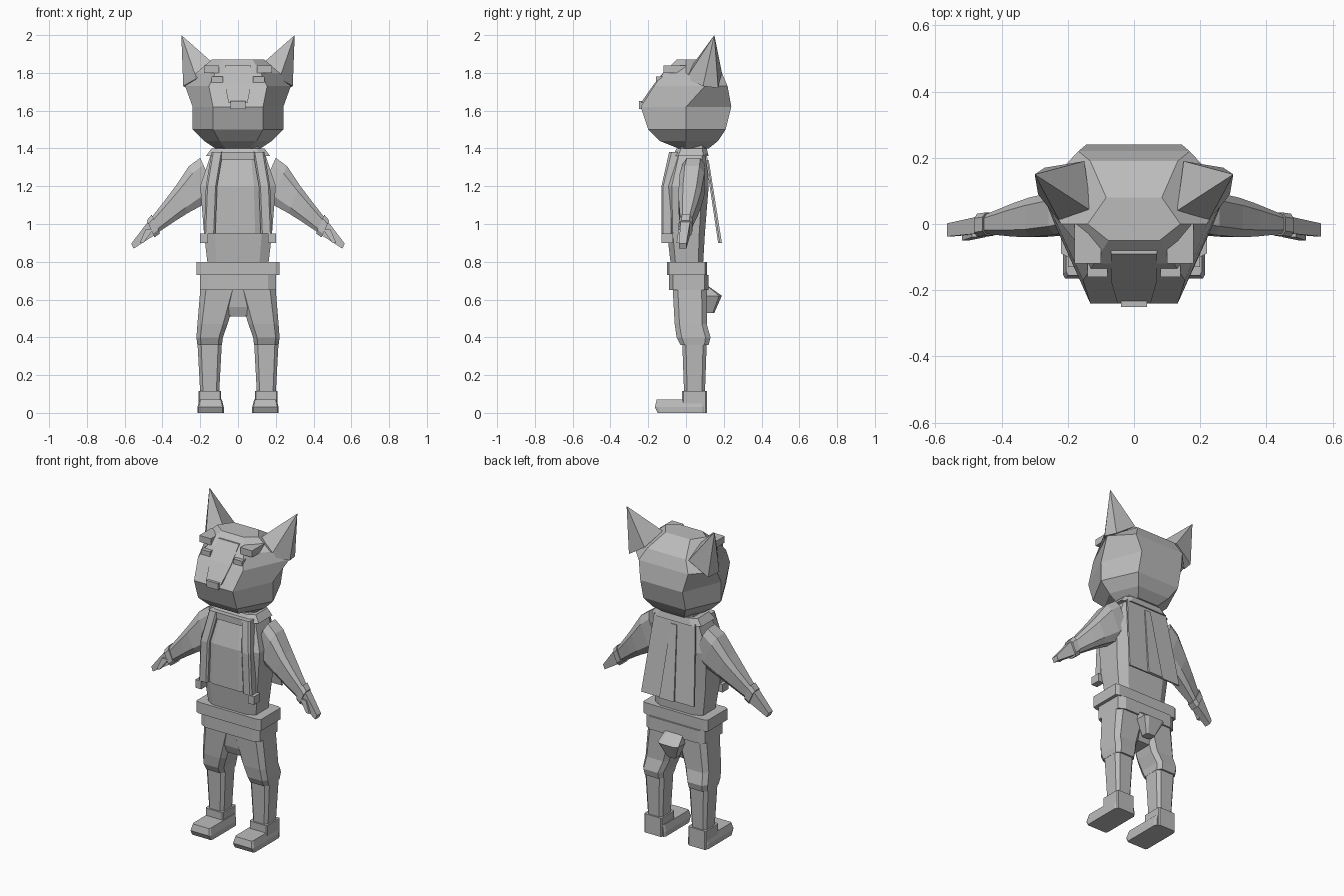
import bpy, bmesh
from mathutils import Vector

cube = bpy.data.objects.get("Cube")
if cube:
    bpy.data.objects.remove(cube)

grey = bpy.data.materials.new("plain grey")
grey.use_nodes = True
COLOUR = (0.5, 0.5, 0.5, 1)
grey.diffuse_color = COLOUR
grey.node_tree.nodes["Principled BSDF"].inputs["Base Color"].default_value = COLOUR


def loft(name, rings, mirror=False):
    """Skin a stack of equal-length rings and cap both ends."""
    bm = bmesh.new()
    loops = [[bm.verts.new(point) for point in ring] for ring in rings]
    for lower, upper in zip(loops, loops[1:]):
        for i in range(len(lower)):
            bm.faces.new((lower[i - 1], lower[i], upper[i], upper[i - 1]))
    bm.faces.new(loops[0])
    bm.faces.new(loops[-1])
    bmesh.ops.recalc_face_normals(bm, faces=bm.faces)
    mesh = bpy.data.meshes.new(name)
    bm.to_mesh(mesh)
    bm.free()
    mesh.materials.append(grey)
    obj = bpy.data.objects.new(name, mesh)
    bpy.context.collection.objects.link(obj)
    if mirror:
        modifier = obj.modifiers.new("Mirror", "MIRROR")
        modifier.use_mirror_merge = False


def section(centre, across, depth, corner):
    """Bevelled rectangle; a corner of one leaves it square."""
    quarter = [(1, corner), (corner, 1)] if corner < 1 else [(1, 1)]
    shape = []
    for turn in range(4):
        shape += quarter
        quarter = [(-t, s) for s, t in quarter]
    return [centre + across * s + Vector((0, depth * t, 0)) for s, t in shape]


def row(z, half, front, back, middle=0, corner=.7):
    """Horizontal section of a part."""
    centre = Vector((middle, (front + back) / 2, z))
    return section(centre, Vector((half, 0, 0)), (back - front) / 2, corner)


def block(name, bottom, top, half, front, back, middle=0, corner=.8, mirror=False):
    """Straight-sided part between two heights."""
    rows = [row(z, half, front, back, middle, corner) for z in (bottom, top)]
    loft(name, rows, mirror)


def head_row(z, half, front, back, cheek=0):
    """Six-sided head section, narrower at the face and the back."""
    side = [(half * .55, front), (half, cheek), (half * .6, back)]
    return [(x, y, z) for x, y in side] + [(-x, y, z) for x, y in reversed(side)]


# Head
loft("head", [
    head_row(z=1.4, half=.12, front=-.04, back=.12),
    head_row(z=1.44, half=.18, front=-.14, back=.17),
    head_row(z=1.5, half=.24, front=-.2, back=.21),
    head_row(z=1.62, half=.24, front=-.24, back=.24),
    head_row(z=1.73, half=.28, front=-.17, back=.22, cheek=.1),
    head_row(z=1.8, half=.22, front=-.12, back=.19),
    head_row(z=1.87, half=.14, front=-.05, back=.08),
])

# Ears: tall pyramids
tip = Vector((.3, .15, 2))
base = [Vector(p) for p in ((.29, .09, 1.73), (.22, 0, 1.77), (.13, .04, 1.85),
                            (.15, .19, 1.8), (.27, .17, 1.72))]
loft("ear", [base, [tip.lerp(point, .01) for point in base]], mirror=True)

# Face details
block("nose", bottom=1.61, top=1.65, half=.04, front=-.25, back=-.2, corner=1)
loft("nose_bridge", [
    row(z=1.64, half=.05, front=-.24, back=-.2, corner=1),
    row(z=1.74, half=.07, front=-.17, back=-.1, corner=1),
    row(z=1.84, half=.07, front=-.09, back=0, corner=1),
])
block("brow", bottom=1.8, top=1.84, half=.04, front=-.12, back=0, middle=.14,
      corner=1, mirror=True)
block("eye", bottom=1.75, top=1.78, half=.03, front=-.16, back=-.1, middle=.11,
      corner=1, mirror=True)

# Neck, collar and torso
block("neck", bottom=1.34, top=1.42, half=.11, front=-.03, back=.1)
loft("collar", [
    row(z=1.36, half=.17, front=-.07, back=.12),
    row(z=1.4, half=.14, front=-.05, back=.11),
])
loft("torso", [
    row(z=.78, half=.16, front=-.08, back=.09),
    row(z=.95, half=.18, front=-.1, back=.1),
    row(z=1.2, half=.2, front=-.11, back=.12),
    row(z=1.38, half=.14, front=-.06, back=.11),
])

# Chest panel framed by two straps and a crossbar
loft("chest_panel", [
    row(z=.95, half=.13, front=-.12, back=0),
    row(z=1.2, half=.12, front=-.12, back=0),
    row(z=1.34, half=.1, front=-.08, back=0),
])
loft("chest_strap", [
    row(z=.95, half=.03, front=-.13, back=-.07, middle=.15),
    row(z=1.2, half=.03, front=-.13, back=-.07, middle=.14),
    row(z=1.38, half=.03, front=-.09, back=0, middle=.11),
], mirror=True)
block("chest_crossbar", bottom=1.34, top=1.38, half=.1, front=-.09, back=0)
block("side_pouch", bottom=.9, top=.95, half=.02, front=-.13, back=-.07, middle=.18,
      corner=1, mirror=True)

# Thin cape hanging off the back
loft("cape", [
    row(z=.9, half=.18, front=.17, back=.18, corner=1),
    row(z=1.37, half=.14, front=.1, back=.11, corner=1),
])
loft("cape_middle", [
    row(z=.9, half=.05, front=.18, back=.19, corner=1),
    row(z=1.34, half=.02, front=.11, back=.12, corner=1),
])

# Arms: sections placed by distance along the shoulder-to-wrist line
shoulder = Vector((.16, .04, 1.26))
wrist = Vector((.435, 0, 1))
upright = Vector((.4, 0, .9))


def limb(name, stations, corner=.6):
    """Stations are distance, half height and half depth."""
    rings = [section(shoulder.lerp(wrist, t), upright * half, depth, corner)
             for t, half, depth in stations]
    loft(name, rings, mirror=True)


limb("arm", [(0, .1, .06), (.2, .11, .065), (.5, .08, .06), (.7, .065, .05), (1, .045, .03)])
limb("wrist_cuff", [(1, .055, .035), (1.1, .05, .035)])
limb("hand", [(1.1, .04, .025), (1.45, .015, .02)], corner=1)
loft("thumb", [
    row(z=.9, half=.01, front=-.05, back=-.03, middle=.51, corner=1),
    row(z=.97, half=.02, front=-.04, back=0, middle=.47, corner=1),
], mirror=True)

# Belt, hips and tail
block("belt", bottom=.73, top=.8, half=.22, front=-.1, back=.11, corner=.9)
block("lower_belt", bottom=.65, top=.73, half=.2, front=-.09, back=.12)
loft("hips", [
    row(z=.51, half=.05, front=-.04, back=.08),
    row(z=.56, half=.15, front=-.06, back=.1),
    row(z=.66, half=.19, front=-.07, back=.11),
])
loft("tail", [
    row(z=.53, half=.03, front=.1, back=.15),
    row(z=.62, half=.07, front=.09, back=.19),
    row(z=.67, half=.06, front=.09, back=.12),
])

# Legs, boots and feet
loft("trouser_leg", [
    row(z=.36, half=.065, front=-.03, back=.12, middle=.15),
    row(z=.4, half=.07, front=-.05, back=.13, middle=.15),
    row(z=.47, half=.08, front=-.06, back=.11, middle=.135),
    row(z=.65, half=.1, front=-.07, back=.11, middle=.1),
], mirror=True)
loft("shin", [
    row(z=.1, half=.05, front=-.01, back=.1, middle=.15),
    row(z=.38, half=.065, front=-.02, back=.11, middle=.15),
], mirror=True)
block("boot_cuff", bottom=0, top=.115, half=.06, front=-.02, back=.11, middle=.15,
      corner=.9, mirror=True)
loft("foot", [
    row(z=0, half=.07, front=-.15, back=.1, middle=.145, corner=.9),
    row(z=.03, half=.07, front=-.165, back=.1, middle=.145, corner=.9),
    row(z=.07, half=.06, front=-.155, back=.1, middle=.145, corner=.9),
], mirror=True)
